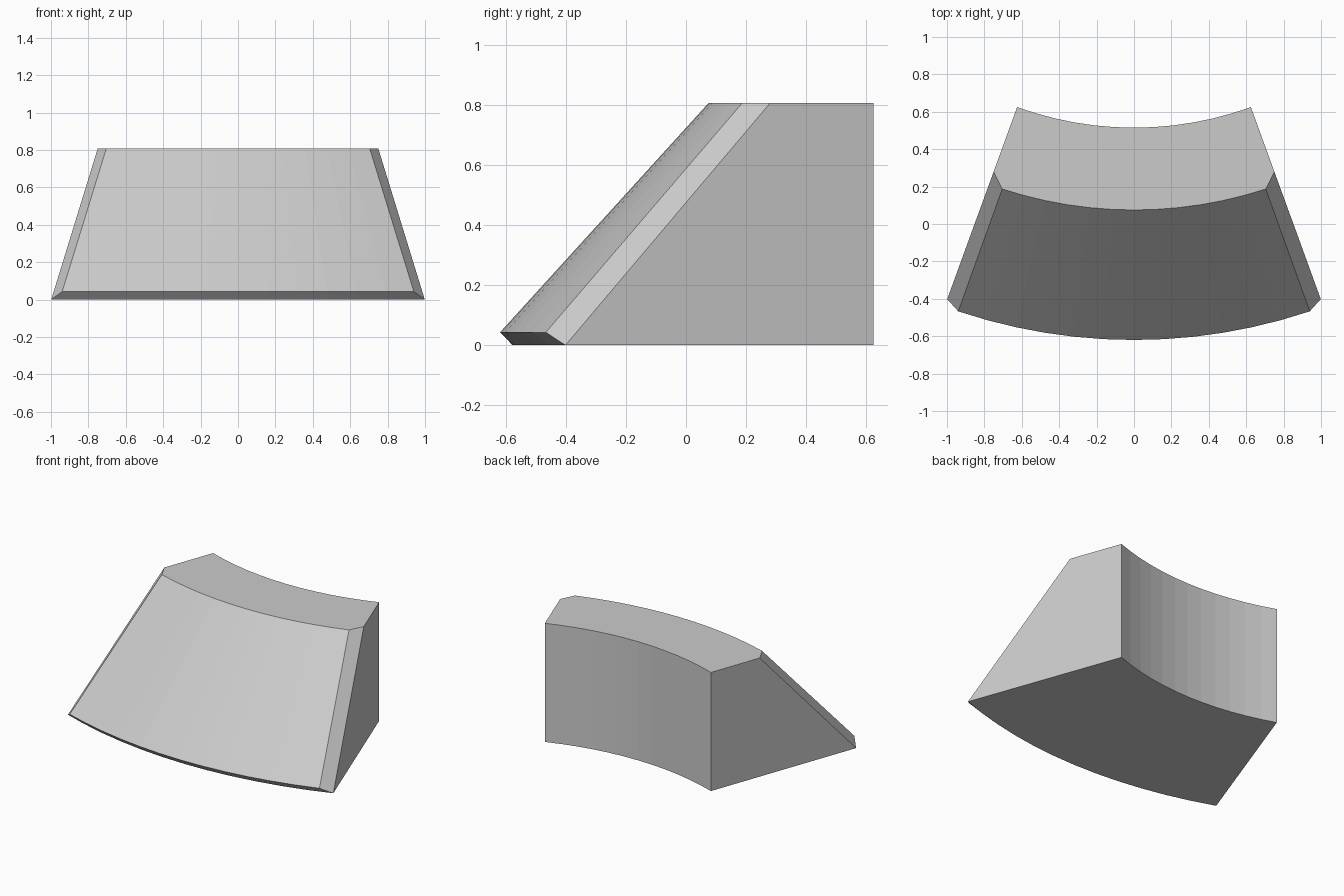
import bpy
import bmesh
from math import sin, cos, radians

cube = bpy.data.objects.get("Cube")
if cube:
    bpy.data.objects.remove(cube)

CENTRE_Y = 2.342      # axis of the curved sector
HALF_ANGLE = 20.0
HEIGHT = 0.807
SEGMENTS = 12

grey = bpy.data.materials.new("light grey")
grey.use_nodes = True
colour = (0.6, 0.6, 0.6, 1)
grey.diffuse_color = colour
grey.node_tree.nodes["Principled BSDF"].inputs["Base Color"].default_value = colour

bm = bmesh.new()


def arc(radius, half_angle, z):
    """Row of vertices swept around the sector axis, from right to left."""
    row = []
    for i in range(SEGMENTS + 1):
        a = radians(half_angle * (2 * i / SEGMENTS - 1))
        row.append(bm.verts.new((radius * sin(a), CENTRE_Y - radius * cos(a), z)))
    return row


def strip(low, high):
    """Faces joining two neighbouring rows."""
    for i in range(SEGMENTS):
        bm.faces.new((low[i], low[i + 1], high[i + 1], high[i]))


# Profile rows
back_low = arc(1.827, HALF_ANGLE, 0)
back_high = arc(1.827, HALF_ANGLE, HEIGHT)
front_high = arc(2.267, 18.1, HEIGHT)
front_lip = arc(2.962, 18.5, 0.043)
front_low = arc(2.92, HALF_ANGLE, 0)

# Back wall, sloped front, bottom chamfer and underside
strip(back_low, back_high)
strip(front_lip, front_high)
strip(front_low, front_lip)
strip(back_low, front_low)

# Side walls with their bevelled front edges
corners = []
for end, side in ((0, -1), (-1, 1)):
    a = radians(side * HALF_ANGLE)
    corner = bm.verts.new((2.194 * sin(a), CENTRE_Y - 2.194 * cos(a), HEIGHT))
    corners.append(corner)
    bm.faces.new((back_low[end], back_high[end], corner, front_low[end]))
    bm.faces.new((front_low[end], front_lip[end], front_high[end], corner))

# Flat top
bm.faces.new([corners[0]] + front_high + [corners[1]] + back_high[::-1])

bmesh.ops.recalc_face_normals(bm, faces=bm.faces)
mesh = bpy.data.meshes.new("curved_ramp_block")
bm.to_mesh(mesh)
bm.free()
mesh.materials.append(grey)
block = bpy.data.objects.new("curved_ramp_block", mesh)
bpy.context.collection.objects.link(block)
